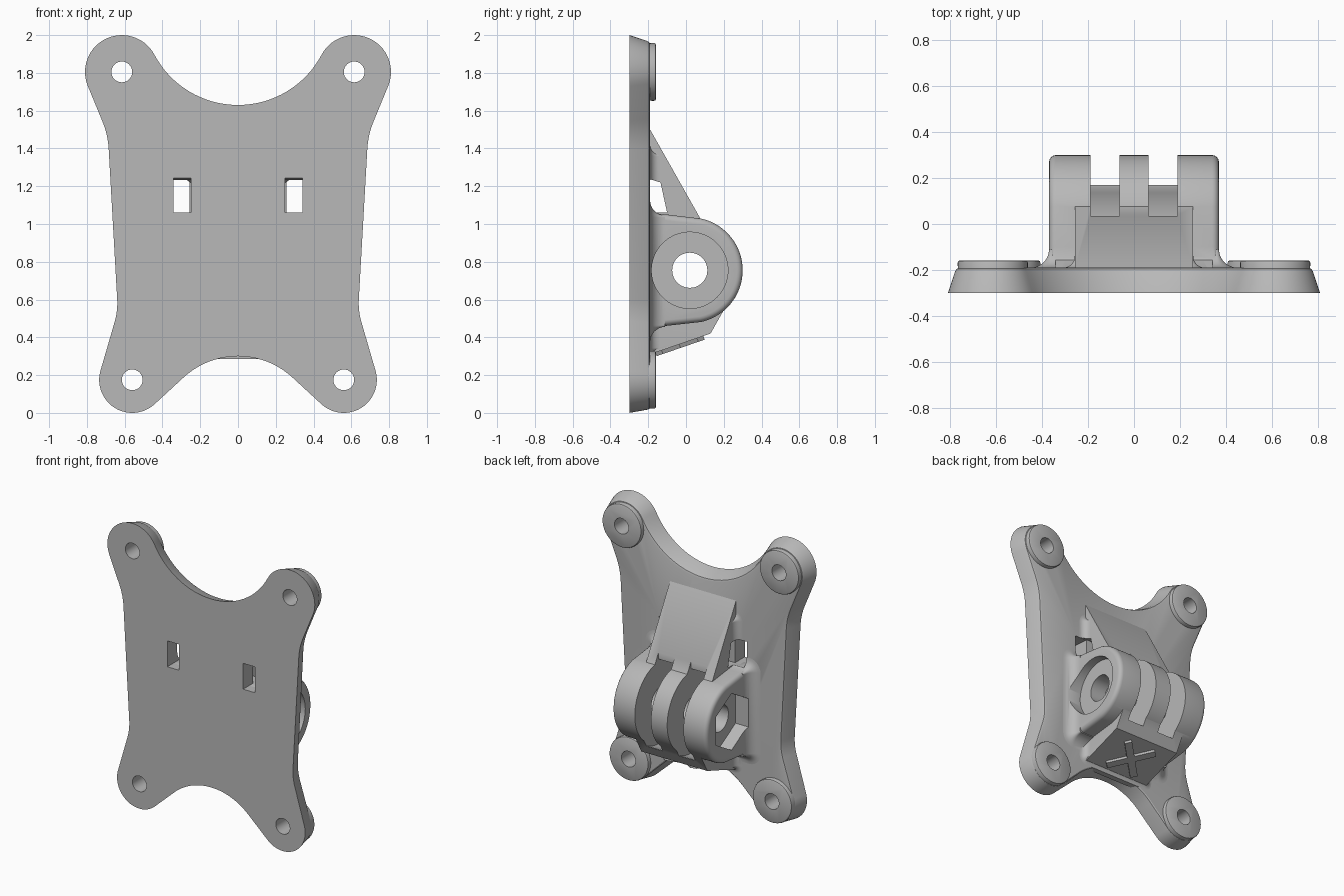
import bpy, bmesh, math
from mathutils import Vector

old = bpy.data.objects.get("Cube")
if old:
    bpy.data.objects.remove(old, do_unlink=True)

grey = bpy.data.materials.new("plain grey plastic")
grey.use_nodes = True
colour = (0.48, 0.48, 0.48, 1)
grey.diffuse_color = colour
grey.node_tree.nodes["Principled BSDF"].inputs["Base Color"].default_value = colour

BACK = -0.19                 # rear surface of the plate
HINGE = (0.02, 0.755)        # hinge axis in y, z


def loft(name, rings):
    """Closed solid through equal rings of 3D points, capped at both ends."""
    bm = bmesh.new()
    rows = [[bm.verts.new(p) for p in ring] for ring in rings]
    n = len(rows[0])
    for a, b in zip(rows, rows[1:]):
        for i in range(n):
            j = (i + 1) % n
            bm.faces.new((a[i], a[j], b[j], b[i]))
    bm.faces.new(rows[0])
    bm.faces.new(rows[-1])
    bmesh.ops.recalc_face_normals(bm, faces=bm.faces)
    mesh = bpy.data.meshes.new(name)
    bm.to_mesh(mesh)
    bm.free()
    mesh.materials.append(grey)
    obj = bpy.data.objects.new(name, mesh)
    bpy.context.collection.objects.link(obj)
    return obj


def arc(c, r, start, end, n):
    angles = [math.radians(start + (end - start) * i / n) for i in range(n + 1)]
    return [(c[0] + r * math.cos(a), c[1] + r * math.sin(a)) for a in angles]


def circle(c, r, n=48, turn=0):
    return arc(c, r, turn, turn + 360, n)[:-1]


def along_x(name, pts, x0, x1):
    return loft(name, [[(x, y, z) for y, z in pts] for x in (x0, x1)])


def along_y(name, layers):
    return loft(name, [[(x, y, z) for x, z in pts] for y, pts in layers])


def apply_mod(obj, mod):
    bpy.ops.object.select_all(action='DESELECT')
    bpy.context.view_layer.objects.active = obj
    obj.select_set(True)
    bpy.ops.object.modifier_apply(modifier=mod.name)


def combine(obj, tool, operation, keep=False):
    mod = obj.modifiers.new("solid", 'BOOLEAN')
    mod.operation, mod.solver, mod.object = operation, 'EXACT', tool
    apply_mod(obj, mod)
    if not keep:
        bpy.data.objects.remove(tool, do_unlink=True)


# Plate outline: one half from top centre to bottom centre, then mirrored
half = (arc((0, 2.131), 0.501, -90, -27.9, 16)
        + arc((0.615, 1.805), 0.195, 152.1, -23, 28)[1:]
        + arc((1.124, 1.374), 0.44, 157, 176.7, 8)
        + arc((0.989, 0.58), 0.35, 176.7, 195.5, 8)
        + arc((0.56, 0.175), 0.175, 15.5, -133, 24)
        + arc((0, -0.125), 0.425, 47, 90, 12))
outline = half + [(-x, z) for x, z in half[-2:0:-1]]


def inset(pts, d):
    """Move a clockwise outline inwards, a little less near the bottom."""
    out = []
    for i, (x, z) in enumerate(pts):
        a, b = Vector(pts[i - 1]), Vector(pts[(i + 1) % len(pts)])
        t = (b - a).normalized()
        k = d * (0.55 + 0.45 * min(1, max(0, z / 0.7)))
        out.append((x + t.y * k, z - t.x * k))
    return out


plate = along_y("mounting_plate", [
    (-0.30, outline), (BACK - 0.018, inset(outline, 0.03)),
    (BACK - 0.005, inset(outline, 0.038)), (BACK, inset(outline, 0.05))])

# Screw bosses and their holes
for row, x, z in (("upper", 0.615, 1.805), ("lower", 0.56, 0.175)):
    for side, s in (("left", 1), ("right", -1)):
        c = (s * x, z)
        boss = along_y(f"{row}_{side}_boss", [
            (-0.25, circle(c, 0.15)), (-0.17, circle(c, 0.153)),
            (-0.162, circle(c, 0.15)), (-0.158, circle(c, 0.142))])
        hole = along_y("screw_cutter", [(y, circle(c, 0.055, 32)) for y in (-0.4, 0)])
        combine(plate, hole, 'DIFFERENCE', keep=True)
        combine(boss, hole, 'DIFFERENCE')


# Hinge: rounded ear body over the full width
ear = [(-0.25, 1.065), (-0.1, 1.05)] + arc(HINGE, 0.28, 78, -78, 40) + [(-0.25, 0.445)]
hinge = along_x("hinge_block", ear, -0.37, 0.37)
bevel = hinge.modifiers.new("rounding", 'BEVEL')
bevel.width, bevel.segments, bevel.limit_method = 0.03, 4, 'ANGLE'
bevel.angle_limit = math.radians(60)
apply_mod(hinge, bevel)

# Ramp above and sloped underside below, as one central block
block = [(-0.25, 1.5), (BACK, 1.5), (0.08, 1.022), (0.2, 0.8), (0.22, 0.58),
         (0.13, 0.42), (BACK, 0.31), (-0.25, 0.31)]
combine(hinge, along_x("central_block", block, -0.258, 0.258), 'UNION')


def flare(hw, z0, z1, r):
    """Concave fillet around a rectangular foot on the plate."""
    layers = []
    for i in range(9):
        a = math.radians(90 * i / 8)
        o, y = r * (1 - math.sin(a)) + 0.01, BACK + r * (1 - math.cos(a))
        e = hw - 0.01
        ring = (arc((e, z1), o, 0, 90, 6) + arc((-e, z1), o, 90, 180, 6)
                + arc((-e, z0), o, 180, 270, 6) + arc((e, z0), o, 270, 360, 6))
        if i == 0:
            layers.append((-0.23, ring))
        layers.append((y, ring))
    return along_y("foot_fillet", layers)


combine(hinge, flare(0.37, 0.465, 1.035, 0.08), 'UNION')
combine(hinge, flare(0.258, 0.345, 1.36, 0.05), 'UNION')

# Two gaps between the three hinge ears
floor = [(max(y, -0.18), z) for y, z in arc(HINGE, 0.3, 87, 298, 40)]
gap = [(0.035, 1.3)] + floor + [(0.4, 0.49), (0.4, 1.3)]
for s in (-1, 1):
    combine(hinge, along_x("gap_cutter", gap, s * 0.063, s * 0.19), 'DIFFERENCE')

# Bolt hole, round recess on one side and hexagonal nut pocket on the other
for pts, x0, x1 in ((circle(HINGE, 0.093), -0.5, 0.5),
                    (circle(HINGE, 0.202, 64), 0.31, 0.5),
                    (circle(HINGE, 0.2, 6, 90), -0.5, -0.28)):
    combine(hinge, along_x("bolt_cutter", pts, x0, x1), 'DIFFERENCE')

# Strap slots through the plate, joined by a tunnel under the ramp
slot = [(-0.4, 1.06), (-0.1, 1.06), (-0.135, 1.22), (-0.2, 1.235), (-0.4, 1.25)]
for s in (-1, 1):
    cutter = along_x("slot_cutter", slot, s * 0.25, s * 0.342)
    combine(plate, cutter, 'DIFFERENCE', keep=True)
    combine(hinge, cutter, 'DIFFERENCE')
tunnel = [(-0.3, 1.06), (-0.1, 1.06), (-0.135, 1.22), (-0.3, 1.27)]
combine(hinge, along_x("tunnel_cutter", tunnel, -0.3, 0.3), 'DIFFERENCE')

# Raised diagonal cross on the sloped underside
tilt = math.atan2(0.11, 0.32)
along = Vector((0, math.cos(tilt), math.sin(tilt)))
out = Vector((0, math.sin(tilt), -math.cos(tilt)))
centre = Vector((0, -0.035, 0.363))
corners = []
for k in range(4):
    a = math.radians(45 + 90 * k)
    for u, v in ((0.165, -0.025), (0.165, 0.025), (0.025, 0.025)):
        corners.append((u * math.cos(a) - v * math.sin(a), u * math.sin(a) + v * math.cos(a)))
loft("grip_cross", [[centre + Vector((u, 0, 0)) + along * v + out * h for u, v in corners]
                    for h in (-0.02, 0.02)])

# Smooth rounded areas, keep hard edges
for obj in bpy.context.collection.objects:
    if obj.type == 'MESH' and obj.data.materials and obj.data.materials[0] == grey:
        bpy.ops.object.select_all(action='DESELECT')
        bpy.context.view_layer.objects.active = obj
        obj.select_set(True)
        bpy.ops.object.shade_smooth_by_angle(angle=math.radians(30))
